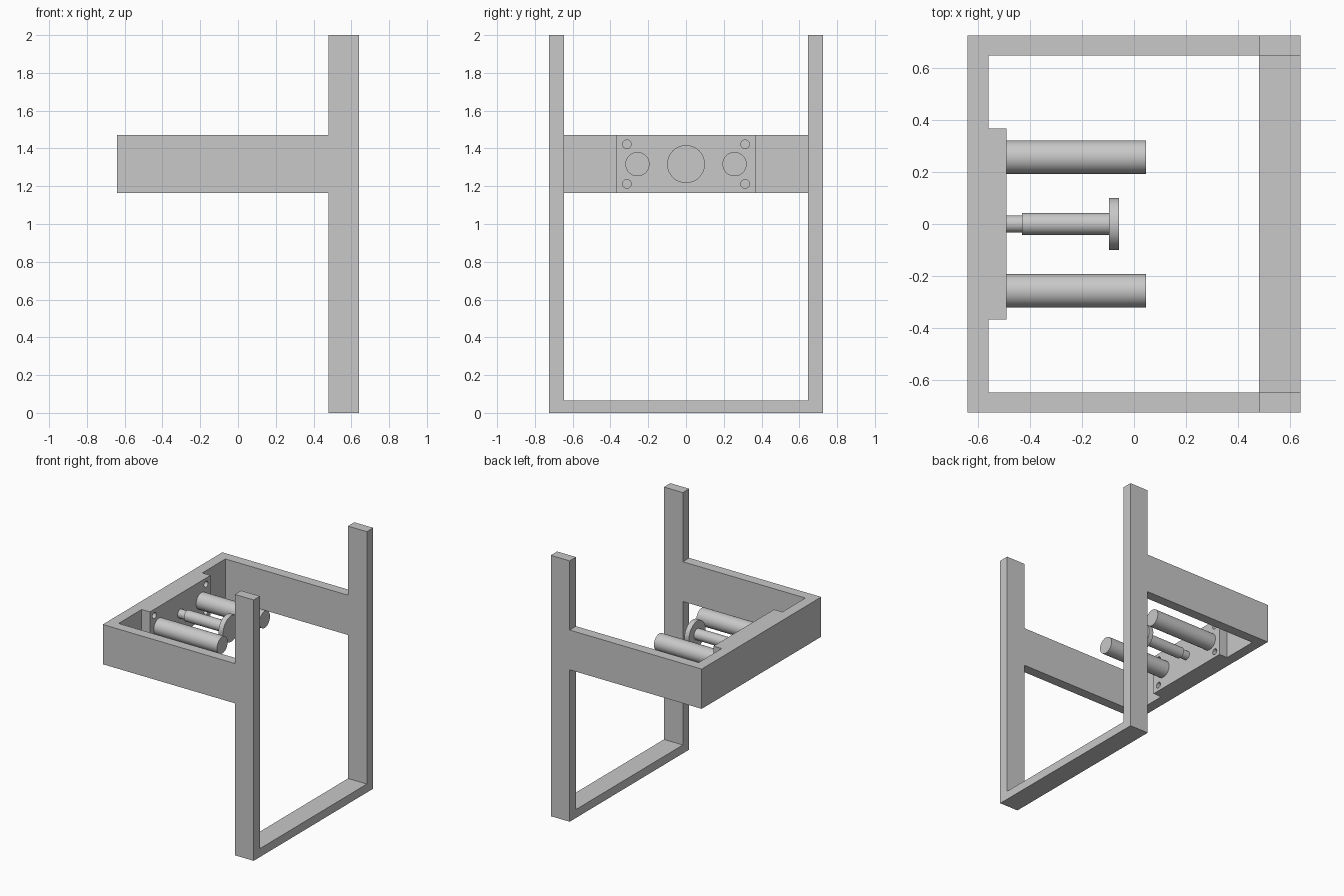
import bpy, bmesh
from math import pi
from mathutils import Matrix, Vector

cube = bpy.data.objects.get("Cube")
if cube:
    bpy.data.objects.remove(cube, do_unlink=True)

grey = bpy.data.materials.new("light grey metal")
grey.use_nodes = True
grey.diffuse_color = (0.58, 0.58, 0.58, 1)
grey.node_tree.nodes["Principled BSDF"].inputs["Base Color"].default_value = grey.diffuse_color

# Shared heights and depths
LOW, HIGH, MID = 1.165, 1.47, 1.317
OUTER, INNER = 0.724, 0.647
BACK, BAR, PLATE = -0.64, -0.56, -0.49
POST, FRONT = 0.48, 0.64


def finish(name, bm, smooth=False):
    bmesh.ops.recalc_face_normals(bm, faces=bm.faces)
    mesh = bpy.data.meshes.new(name)
    bm.to_mesh(mesh)
    bm.free()
    mesh.materials.append(grey)
    ob = bpy.data.objects.new(name, mesh)
    bpy.context.collection.objects.link(ob)
    if smooth:
        bpy.ops.object.select_all(action='DESELECT')
        ob.select_set(True)
        bpy.context.view_layer.objects.active = ob
        bpy.ops.object.shade_smooth_by_angle()
    return ob


def extrude(name, points, direction):
    bm = bmesh.new()
    face = bm.faces.new([bm.verts.new(p) for p in points])
    moved = bmesh.ops.extrude_face_region(bm, geom=[face], use_keep_orig=True)["geom"]
    verts = [g for g in moved if isinstance(g, bmesh.types.BMVert)]
    bmesh.ops.translate(bm, verts=verts, vec=Vector(direction))
    return finish(name, bm)


def lathe(name, profile, y, z, steps=48):
    """Turn an (x, radius) profile around an axis along x."""
    bm = bmesh.new()
    verts = [bm.verts.new((x, r, 0)) for x, r in profile]
    edges = [bm.edges.new(pair) for pair in zip(verts, verts[1:])]
    bmesh.ops.spin(bm, geom=verts + edges, cent=(0, 0, 0), axis=(1, 0, 0),
                   angle=2 * pi, steps=steps, use_duplicate=False)
    bmesh.ops.remove_doubles(bm, verts=bm.verts, dist=0.0001)
    bmesh.ops.translate(bm, verts=bm.verts, vec=(0, y, z))
    return finish(name, bm, True)


# Upright U-shaped stand
half = [(OUTER, 0), (OUTER, 2), (INNER, 2), (INNER, 0.065)]
outline = half + [(-y, z) for y, z in reversed(half)]
extrude("upright_stand", [(POST, y, z) for y, z in outline], (FRONT - POST, 0, 0))

# Horizontal arms joined by the rear bar
half = [(BACK, OUTER), (POST, OUTER), (POST, INNER), (BAR, INNER)]
outline = half + [(x, -y) for x, y in reversed(half)]
extrude("arm_frame", [(x, y, LOW) for x, y in outline], (0, 0, HIGH - LOW))

# Mounting plate with four bolt holes
w = 0.367
plate = extrude("mounting_plate",
                [(BAR, -w, LOW), (BAR, w, LOW), (BAR, w, HIGH), (BAR, -w, HIGH)],
                (PLATE - BAR, 0, 0))
bm = bmesh.new()
for y in (-0.313, 0.313):
    for z in (MID - 0.105, MID + 0.105):
        place = Matrix.Translation((BAR, y, z)) @ Matrix.Rotation(pi / 2, 4, 'Y')
        bmesh.ops.create_cone(bm, cap_ends=True, segments=32, radius1=0.023,
                              radius2=0.023, depth=0.3, matrix=place)
cutter = finish("bolt_hole_cutter", bm)
cutter.hide_render = True
cut = plate.modifiers.new("bolt_holes", 'BOOLEAN')
cut.operation = 'DIFFERENCE'
cut.solver = 'EXACT'
cut.object = cutter
bpy.ops.object.select_all(action='DESELECT')
plate.select_set(True)
bpy.context.view_layer.objects.active = plate
bpy.ops.object.modifier_apply(modifier=cut.name)
bpy.data.objects.remove(cutter, do_unlink=True)
bpy.ops.object.shade_smooth_by_angle()

# Guide rods on both sides
for side, y in (("left", 0.257), ("right", -0.257)):
    rod = [(PLATE, 0), (PLATE, 0.064), (0.047, 0.064), (0.047, 0)]
    lathe(side + "_guide_rod", rod, y, MID)

# Central stepped plunger with its end disc
lathe("plunger", [(PLATE, 0), (PLATE, 0.033), (-0.43, 0.033), (-0.43, 0.042),
                  (-0.096, 0.042), (-0.096, 0.1), (-0.057, 0.1), (-0.057, 0)], 0, MID)
